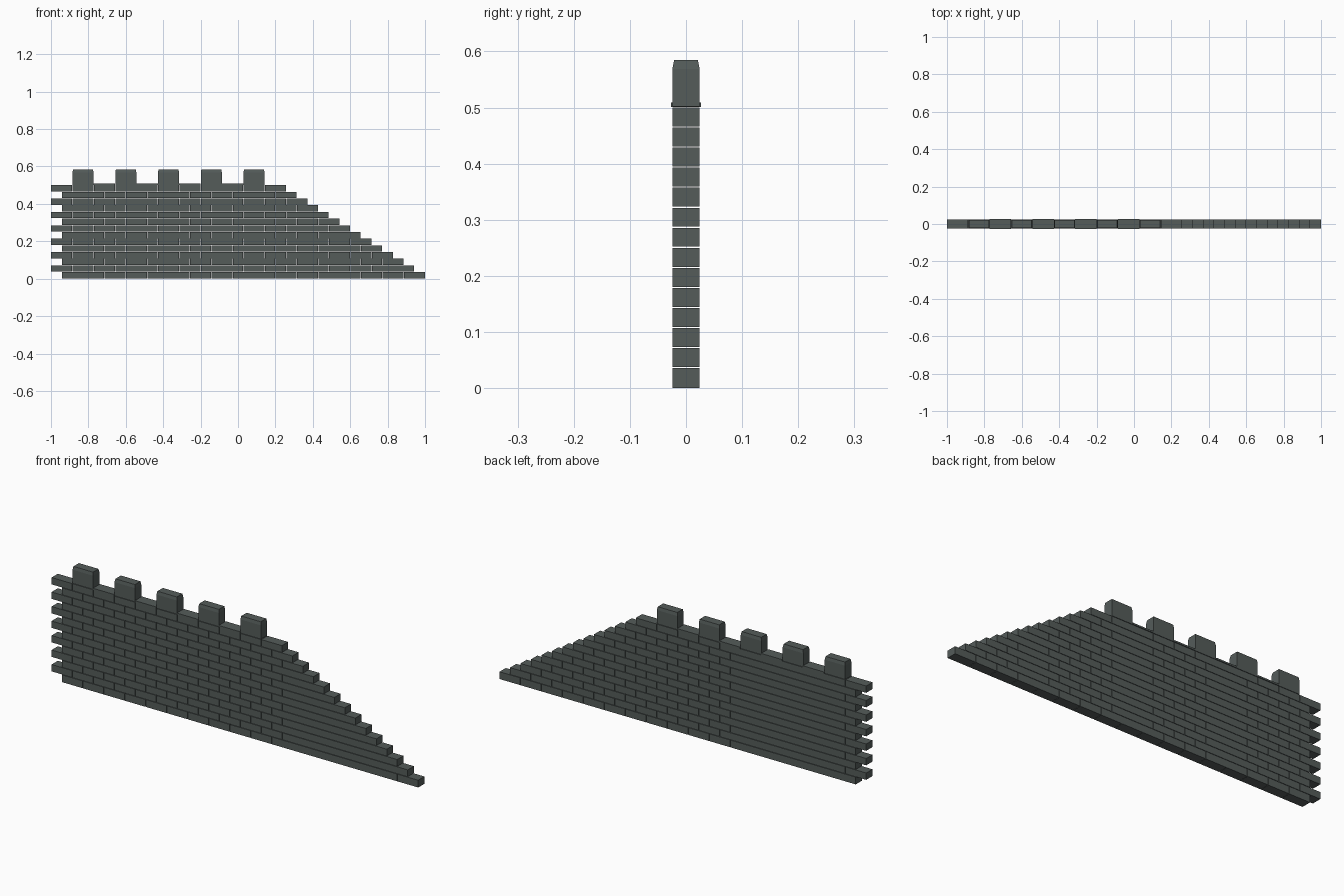
import bpy, bmesh
from mathutils import Vector

if "Cube" in bpy.data.objects:
    bpy.data.objects.remove(bpy.data.objects["Cube"])

PITCH = 0.8 / 7       # brick length including joint
ROW = 0.5 / 14        # course height including joint
GAP = 0.002
HALF_Y = 0.0242

stone = bpy.data.materials.new("dark grey stone")
stone.diffuse_color = (0.09, 0.107, 0.102, 1)
stone.use_nodes = True
stone.node_tree.nodes["Principled BSDF"].inputs["Base Color"].default_value = stone.diffuse_color


def add_block(bm, x0, x1, z0, z1, half_y, inset=0.0, drop=0.0):
    """Box; with an inset it gets a bevelled top."""
    def ring(z, i):
        return [bm.verts.new((x, y, z)) for x, y in (
            (x0 + i, -half_y + i), (x1 - i, -half_y + i),
            (x1 - i, half_y - i), (x0 + i, half_y - i))]
    rings = [ring(z0, 0), ring(z1 - drop, 0)]
    if inset:
        rings.append(ring(z1, inset))
    bm.faces.new(rings[0][::-1])
    bm.faces.new(rings[-1])
    for a, b in zip(rings, rings[1:]):
        for k in range(4):
            n = (k + 1) % 4
            bm.faces.new((a[k], a[n], b[n], b[k]))


def finish(bm, name):
    mesh = bpy.data.meshes.new(name)
    bm.to_mesh(mesh)
    bm.free()
    mesh.materials.append(stone)
    obj = bpy.data.objects.new(name, mesh)
    bpy.context.collection.objects.link(obj)


# Brick courses: toothed left end, stepped right end
for r in range(14):
    bm = bmesh.new()
    start = -1 + (PITCH / 2 if r % 2 == 0 else 0)
    z0 = r * ROW + (GAP if r else 0)
    for i in range(17 - r // 2):
        x = start + i * PITCH
        add_block(bm, x + GAP / 2, x + PITCH - GAP / 2, z0, (r + 1) * ROW, HALF_Y)
    finish(bm, f"brick_course_{r + 1}")

# Battlement blocks with bevelled tops
for m in range(5):
    bm = bmesh.new()
    x = -1 + (1 + 2 * m) * PITCH
    add_block(bm, x + GAP / 2, x + PITCH - GAP / 2, 0.502, 0.585, HALF_Y, 0.003, 0.016)
    finish(bm, f"battlement_{m + 1}")

# Thin cap slabs between the battlements
for m in range(4):
    bm = bmesh.new()
    x = -1 + (2 + 2 * m) * PITCH
    add_block(bm, x, x + PITCH, 0.501, 0.509, 0.027)
    finish(bm, f"cap_slab_{m + 1}")
